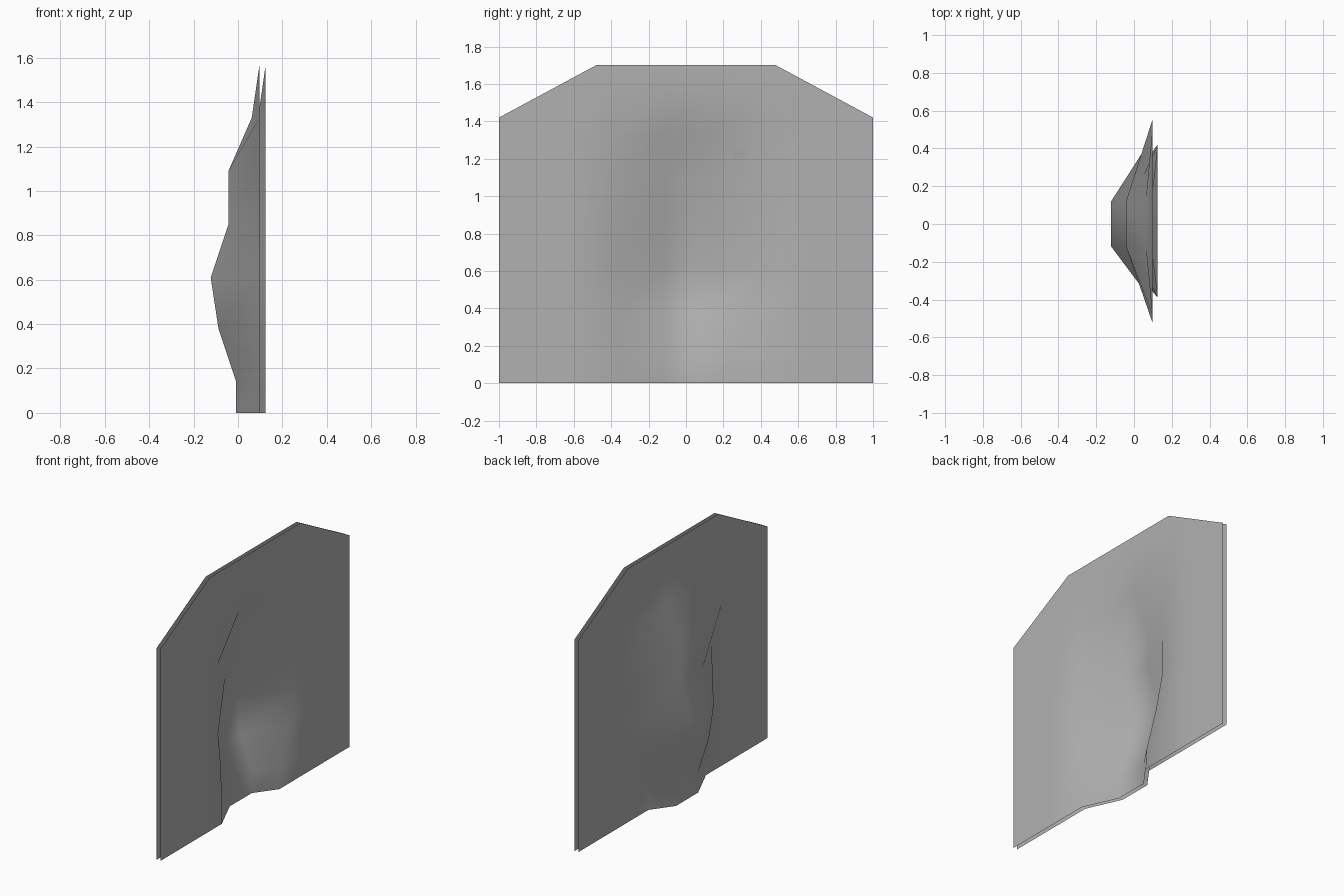
import bpy, bmesh
from mathutils import Vector

if "Cube" in bpy.data.objects:
    bpy.data.objects.remove(bpy.data.objects["Cube"])

# Dent rows: height, left lip, centre depth, right lip
ROWS = [
    (0.00, -0.35, 0.105, 0.26),
    (0.14, -0.35, 0.105, 0.27),
    (0.38, -0.36, 0.185, 0.36),
    (0.61, -0.39, 0.22, 0.46),
    (0.85, -0.41, 0.14, 0.55),
    (1.09, -0.52, 0.14, 0.55),
    (1.33, -0.48, 0.035, 0.50),
    (1.57, -0.48, 0.0, 0.50),
    (1.70, -0.48, 0.0, 0.50),
]

grey = bpy.data.materials.new("dark_grey")
grey.diffuse_color = (0.44, 0.44, 0.44, 1)
grey.use_nodes = True
grey.node_tree.nodes["Principled BSDF"].inputs["Base Color"].default_value = grey.diffuse_color


def sheet(name, x, facing, lo, hi):
    """Dented open sheet; lo/hi limit how far the dent reaches sideways."""
    bm = bmesh.new()
    grid = []
    for z, left, d, right in ROWS:
        pts = [(-1, 0), (-0.65, 0), (max(left, lo), 0), (-0.117, d),
               (0.117, d), (min(right, hi), 0), (0.65, 0), (1, 0)]
        grid.append([bm.verts.new((x - dd, y, z)) for y, dd in pts])
    for a, b in zip(grid, grid[1:]):
        for i in range(len(a) - 1):
            q = [a[i], a[i + 1], b[i + 1], b[i]]
            bm.faces.new(q if facing > 0 else q[::-1])
    # Sloped top corners
    for s in (-1, 1):
        bmesh.ops.bisect_plane(
            bm, geom=bm.verts[:] + bm.edges[:] + bm.faces[:],
            plane_co=(0, s * 0.48, 1.70),
            plane_no=Vector((0, s * 0.28, 0.52)).normalized(), clear_outer=True)
    for f in bm.faces:
        f.smooth = True
    me = bpy.data.meshes.new(name)
    bm.to_mesh(me)
    bm.free()
    me.materials.append(grey)
    ob = bpy.data.objects.new(name, me)
    bpy.context.collection.objects.link(ob)
    return ob


# Bulged outer skin and dented inner skin, left open at the rim
sheet("bulged_skin", 0.097, -1, -0.52, 0.55)
sheet("dented_skin", 0.125, 1, -0.39, 0.42)
